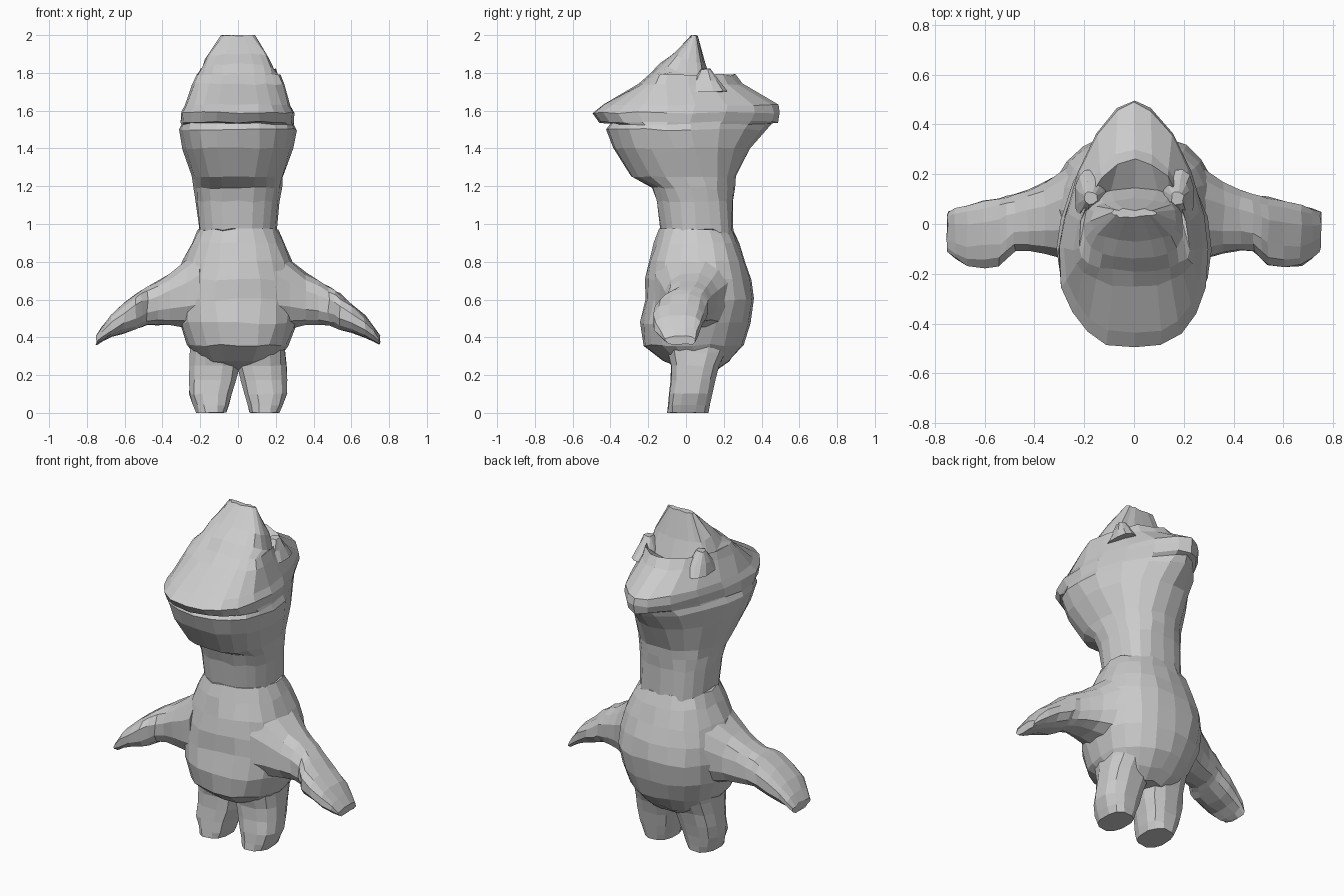
import bpy, bmesh, math, random
from mathutils import Vector

random.seed(4)
if "Cube" in bpy.data.objects:
    bpy.data.objects.remove(bpy.data.objects["Cube"])

clay = bpy.data.materials.new("clay_grey")
clay.use_nodes = True
grey = (0.6, 0.6, 0.6, 1)
clay.diffuse_color = grey
clay.node_tree.nodes["Principled BSDF"].inputs["Base Color"].default_value = grey


def power(value, roundness):
    return math.copysign(abs(value) ** (2 / roundness), value)


def refine(rows):
    """Insert a smooth in-between row in every gap of a profile."""
    result = [rows[0]]
    for i in range(len(rows) - 1):
        before, after = rows[max(i - 1, 0)], rows[min(i + 2, len(rows) - 1)]
        result.append([(9 * (b + c) - a - d) / 16
                       for a, b, c, d in zip(before, rows[i], rows[i + 1], after)])
        result.append(rows[i + 1])
    return result


def loft(name, rings, jitter):
    """Skin closed rings of points into a capped, flat-shaded, lightly chiselled mesh."""
    bm = bmesh.new()
    skin = [[bm.verts.new(point) for point in ring] for ring in rings]
    count = len(skin[0])
    for low, high in zip(skin, skin[1:]):
        for i in range(count):
            j = (i + 1) % count
            bm.faces.new((low[i], low[j], high[j], high[i]))
    bm.faces.new(skin[0][::-1])
    bm.faces.new(skin[-1])
    for vert in bm.verts:
        vert.co += Vector([random.uniform(-jitter, jitter) for axis in range(3)])
        vert.co.z = min(max(vert.co.z, 0), 2)
    bmesh.ops.recalc_face_normals(bm, faces=bm.faces)
    mesh = bpy.data.meshes.new(name)
    bm.to_mesh(mesh)
    bm.free()
    mesh.materials.append(clay)
    bpy.context.collection.objects.link(bpy.data.objects.new(name, mesh))


def level(z_front, z_back, front, back, half, middle, front_round, back_round, sides=20):
    """Tilted ring around the body, with separate front and back roundness."""
    points = []
    for i in range(sides):
        angle = math.tau * i / sides
        roundness = back_round if math.sin(angle) > 0 else front_round
        y = power(math.sin(angle), roundness)
        y = middle + y * ((back - middle) if y > 0 else (middle - front))
        z = z_front + (z_back - z_front) * (y - front) / (back - front)
        points.append((half * power(math.cos(angle), roundness), y, z))
    return points


def oval(low_a, high_a, low_b, high_b, sides, roundness):
    for i in range(sides):
        angle = math.tau * (i + 0.5) / sides
        yield ((low_a + high_a) / 2 + power(math.cos(angle), roundness) * (high_a - low_a) / 2,
               (low_b + high_b) / 2 + power(math.sin(angle), roundness) * (high_b - low_b) / 2)


# Torso: height, front, back, half width
torso = [(0.23, 0, 0.17, 0.16), (0.36, -0.23, 0.3, 0.27), (0.6, -0.22, 0.36, 0.33),
         (0.8, -0.2, 0.32, 0.29), (0.97, -0.14, 0.25, 0.21)]
loft("torso", [level(z, z, front, back, half, (front + back) / 2, 2.3, 2.3)
               for z, front, back, half in refine(torso)], 0.007)

# Neck, lower jaw, muzzle and skull: height, front, back, half width
head = [(0.93, -0.13, 0.25, 0.2), (1.12, -0.16, 0.25, 0.22), (1.19, -0.18, 0.26, 0.23),
        (1.25, -0.29, 0.27, 0.24), (1.4, -0.39, 0.34, 0.29), (1.5, -0.42, 0.43, 0.31),
        (1.53, -0.4, 0.46, 0.3), (1.54, -0.46, 0.49, 0.3), (1.59, -0.5, 0.5, 0.3),
        (1.63, -0.44, 0.49, 0.28), (1.74, -0.25, 0.3, 0.24), (1.79, -0.19, 0.26, 0.22)]
# Crest above the tilted hollow: front height, back height, front, back, half width
crest = [(1.85, 1.73, -0.14, 0.14, 0.2), (1.9, 1.84, -0.07, 0.1, 0.17), (2, 2, 0.03, 0.06, 0.09)]
rings = []
for z, front, back, half in head:
    lean = min(max((z - 1.1) / 0.4, 0), 1)
    rings.append(level(z, z, front, back, half, 0.05 - 0.15 * lean,
                       2.4, 1.5 + 2.2 * abs(z - 1.55)))
for z_front, z_back, front, back, half in crest:
    rings.append(level(z_front, z_back, front, back, half, (front + back) / 2, 2.6, 3))
loft("neck_and_head", rings, 0.006)

# Arm: distance out, front, back, bottom, top
arm = [(0.2, -0.17, 0.28, 0.42, 0.88), (0.36, -0.12, 0.17, 0.46, 0.74),
       (0.48, -0.11, 0.12, 0.46, 0.67), (0.54, -0.17, 0.11, 0.44, 0.63),
       (0.67, -0.17, 0.08, 0.4, 0.52), (0.75, -0.11, 0.05, 0.36, 0.41)]
# Leg and ear peak: height, inner, outer, front, back
leg = [(0, 0.06, 0.22, -0.1, 0.12), (0.1, 0.03, 0.26, -0.09, 0.14),
       (0.25, -0.01, 0.26, -0.08, 0.18), (0.38, -0.02, 0.25, -0.12, 0.24)]
peak = [(1.7, 0.1, 0.24, 0, 0.22), (1.82, 0.15, 0.2, 0.08, 0.13)]

for side, sign in (("left", 1), ("right", -1)):
    loft(side + "_arm", [[(sign * x, y, z) for y, z in oval(*row, 12, 2.5)]
                         for x, *row in refine(arm)], 0.005)
    for part, profile in (("leg", leg), ("ear_peak", peak)):
        loft(side + "_" + part, [[(sign * x, y, z) for x, y in oval(*row, 12, 2.6)]
                                 for z, *row in refine(profile)], 0.004)
